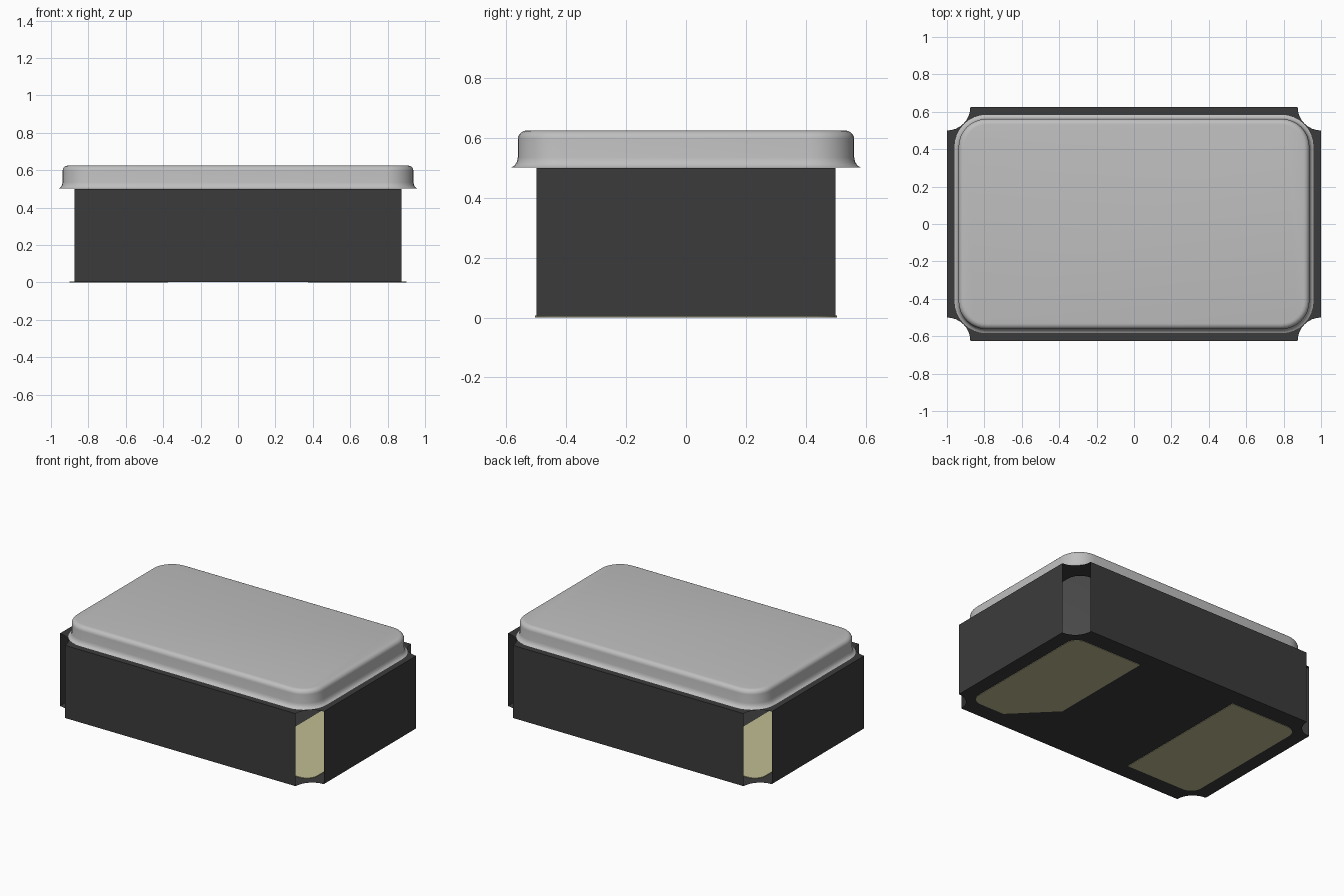
import bpy, bmesh
from math import cos, sin, radians, pi

cube = bpy.data.objects.get("Cube")
if cube:
    bpy.data.objects.remove(cube, do_unlink=True)

CORNERS = [(1, 1), (-1, 1), (-1, -1), (1, -1)]
STEPS = 8


def material(name, rgb, metallic=0.0):
    m = bpy.data.materials.new(name)
    m.use_nodes = True
    m.diffuse_color = (*rgb, 1)
    m.node_tree.nodes["Principled BSDF"].inputs["Base Color"].default_value = (*rgb, 1)
    return m


def rounded_rect(hx, hy, r):
    """Counter-clockwise outline with convex corners."""
    return [(sx * (hx - r) + r * cos(k * pi / 2 + t * pi / 2 / STEPS),
             sy * (hy - r) + r * sin(k * pi / 2 + t * pi / 2 / STEPS))
            for k, (sx, sy) in enumerate(CORNERS) for t in range(STEPS + 1)]


def notched_rect(hx, hy, r):
    """Counter-clockwise outline with concave quarter-round corners."""
    return [(sx * hx + r * cos((k - 1) * pi / 2 - t * pi / 2 / STEPS),
             sy * hy + r * sin((k - 1) * pi / 2 - t * pi / 2 / STEPS))
            for k, (sx, sy) in enumerate(CORNERS) for t in range(STEPS + 1)]


def ring(bm, outline, z):
    return [bm.verts.new((x, y, z)) for x, y in outline]


def bridge(bm, low, high, keep=lambda i: True):
    n = len(low)
    for i in range(n):
        if keep(i):
            j = (i + 1) % n
            bm.faces.new((low[i], low[j], high[j], high[i]))


def finish(bm, name, mat, smooth=False):
    mesh = bpy.data.meshes.new(name)
    bm.to_mesh(mesh)
    bm.free()
    mesh.materials.append(mat)
    obj = bpy.data.objects.new(name, mesh)
    bpy.context.collection.objects.link(obj)
    if smooth:
        bpy.ops.object.select_all(action="DESELECT")
        obj.select_set(True)
        bpy.context.view_layer.objects.active = obj
        bpy.ops.object.shade_smooth_by_angle(angle=radians(40))
    return obj


ceramic = material("dark ceramic", (0.044, 0.044, 0.044))
metal = material("light grey metal", (0.52, 0.52, 0.52))
gold = material("pale gold", (0.53, 0.51, 0.29))

# Hollow body: floor, four flat walls open at the corner notches, top rim
bm = bmesh.new()
outline = notched_rect(1, 0.625, 0.125)
bottom = ring(bm, outline, 0.003)
top = ring(bm, outline, 0.5)
opening = ring(bm, rounded_rect(0.85, 0.475, 0.1), 0.5)
bm.faces.new(bottom[::-1])
bridge(bm, bottom, top, keep=lambda i: i % (STEPS + 1) == STEPS)
bridge(bm, top, opening)
finish(bm, "body", ceramic)

# Stamped lid: thin flange, concave foot, wall, rounded top edge
# Each profile point is (outward offset from the wall, height)
profile = [(0.022, 0.502), (0.012, 0.507), (0.004, 0.518), (0, 0.535)]
FILLET = 0.03
profile += [(FILLET * (cos(a) - 1), 0.595 + FILLET * sin(a))
            for a in (i * pi / 10 for i in range(6))]
bm = bmesh.new()
rings = [ring(bm, rounded_rect(0.938 + d, 0.562 + d, 0.15 + d), z) for d, z in profile]
for low, high in zip(rings, rings[1:]):
    bridge(bm, low, high)
bm.faces.new(rings[-1])
finish(bm, "lid", metal, smooth=True)


# Contact pads: rounded outer corners, one pad with a cut inner corner
def pad(name, side, cut):
    r, outer, inner, hy = 0.08, 0.9, 0.375, 0.505
    pts = []
    for k in (3, 0):
        sy = CORNERS[k][1]
        for t in range(STEPS + 1):
            a = k * pi / 2 + t * pi / 2 / STEPS
            pts.append((outer - r + r * cos(a), sy * (hy - r) + r * sin(a)))
    pts.append((inner, hy))
    pts += [(inner, cut - hy), (inner + cut, -hy)] if cut else [(inner, -hy)]
    pts = [(side * x, y) for x, y in pts][::side]
    bm = bmesh.new()
    low, high = ring(bm, pts, 0), ring(bm, pts, 0.006)
    bm.faces.new(low[::-1])
    bm.faces.new(high)
    bridge(bm, low, high)
    finish(bm, name, gold)


pad("left_pad", 1, 0.26)
pad("right_pad", -1, 0)
